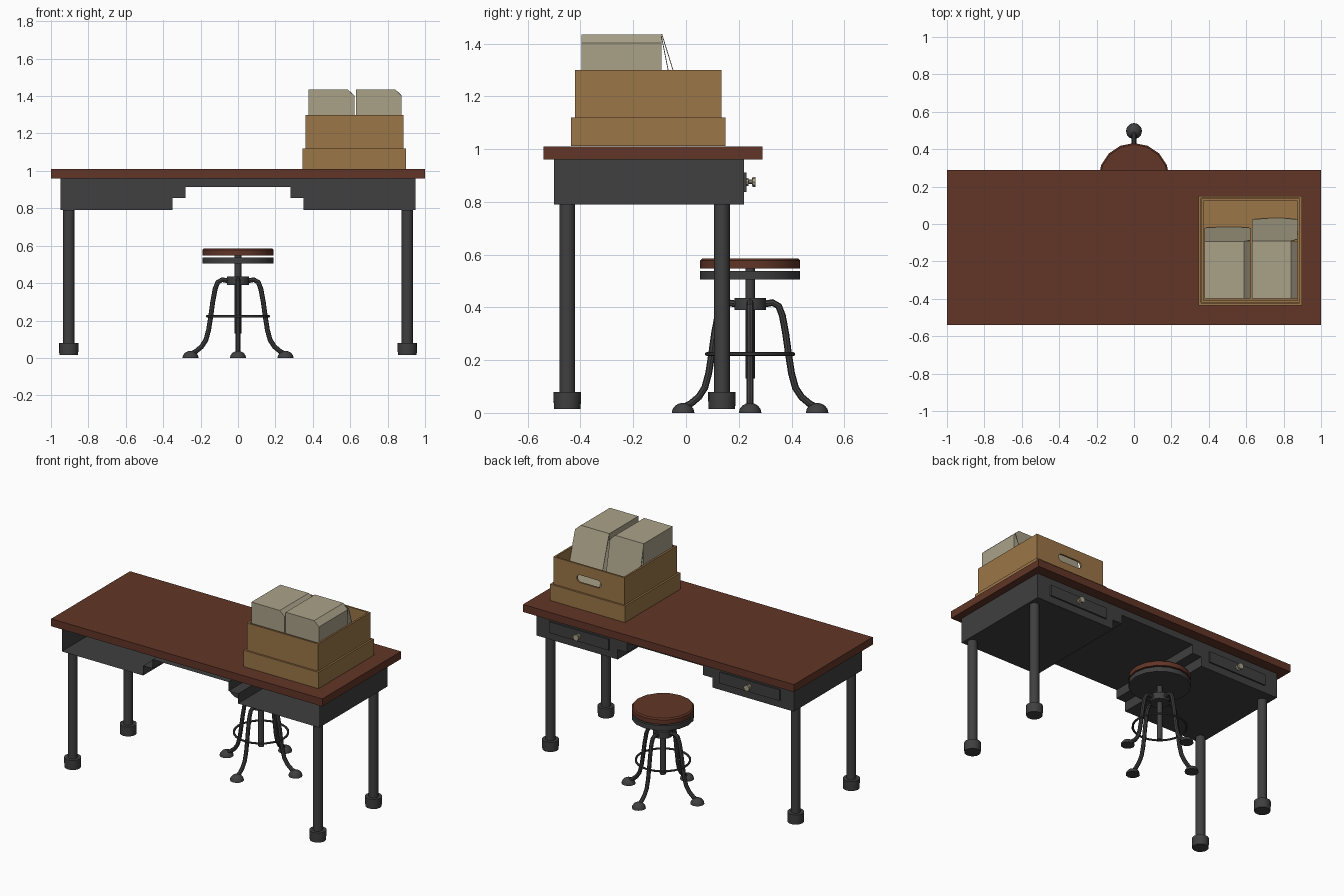
import bpy, bmesh, math
from mathutils import Vector

if "Cube" in bpy.data.objects:
    bpy.data.objects.remove(bpy.data.objects["Cube"])


def material(name, rgb):
    m = bpy.data.materials.new(name)
    m.diffuse_color = (*rgb, 1)
    m.use_nodes = True
    m.node_tree.nodes["Principled BSDF"].inputs["Base Color"].default_value = m.diffuse_color
    return m


WOOD = material("red_wood", (0.12, 0.036, 0.02))
METAL = material("dark_metal", (0.05, 0.05, 0.05))
CARD = material("cardboard", (0.33, 0.18, 0.065))
PAPER = material("paper", (0.40, 0.36, 0.25))


def make(name, verts, faces, mat, smooth=False):
    me = bpy.data.meshes.new(name)
    me.from_pydata([tuple(v) for v in verts], [], faces)
    bm = bmesh.new()
    bm.from_mesh(me)
    bmesh.ops.recalc_face_normals(bm, faces=bm.faces)
    bm.to_mesh(me)
    bm.free()
    ob = bpy.data.objects.new(name, me)
    bpy.context.collection.objects.link(ob)
    me.materials.append(mat)
    if smooth:
        me.shade_smooth()
        me.set_sharp_from_angle(angle=math.radians(35))
    return ob


def box(name, x0, x1, y0, y1, z0, z1, mat, open_top=False):
    v = [(x, y, z) for z in (z0, z1) for x, y in ((x0, y0), (x1, y0), (x1, y1), (x0, y1))]
    f = [(0, 3, 2, 1), (4, 5, 6, 7), (0, 1, 5, 4), (1, 2, 6, 5), (2, 3, 7, 6), (3, 0, 4, 7)]
    if open_top:
        f.pop(1)
    return make(name, v, f, mat)


def prism(name, profile, y0, y1, mat):
    """Extrude an xz outline along y."""
    n = len(profile)
    v = [(x, y, z) for y in (y0, y1) for x, z in profile]
    f = [tuple(range(n)), tuple(range(n, 2 * n))]
    f += [(i, (i + 1) % n, (i + 1) % n + n, i + n) for i in range(n)]
    return make(name, v, f, mat)


def lathe(name, profile, centre, mat, sides=16, axis='Z'):
    """Spin a (radius, height) outline about a vertical or y axis, capped at both ends."""
    v = []
    for r, h in profile:
        for k in range(sides):
            a = 2 * math.pi * k / sides
            p = (r * math.cos(a), r * math.sin(a), h)
            v.append(Vector(centre) + Vector(p if axis == 'Z' else (p[0], h, p[1])))
    f = [(j * sides + k, j * sides + (k + 1) % sides, (j + 1) * sides + (k + 1) % sides, (j + 1) * sides + k)
         for j in range(len(profile) - 1) for k in range(sides)]
    f += [tuple(range(sides)), tuple(range(len(v) - sides, len(v)))]
    return make(name, v, f, mat, True)


def tube(name, pts, r, mat, sides=8, closed=False):
    """Sweep a round section along a path that lies in a plane with the z axis, or a flat ring."""
    n, v = len(pts), []
    for i, p in enumerate(pts):
        a = pts[(i - 1) % n] if closed or i else p
        b = pts[(i + 1) % n] if closed or i < n - 1 else p
        t = (b - a).normalized()
        flat = Vector((pts[-1].x - pts[0].x, pts[-1].y - pts[0].y, 0))
        side = Vector((0, 0, 1)) if closed else flat.cross(Vector((0, 0, 1))).normalized()
        up = side.cross(t)
        for k in range(sides):
            w = 2 * math.pi * k / sides
            v.append(p + r * (math.cos(w) * side + math.sin(w) * up))
    f = [(i * sides + k, i * sides + (k + 1) % sides,
          (i + 1) % n * sides + (k + 1) % sides, (i + 1) % n * sides + k)
         for i in range(n if closed else n - 1) for k in range(sides)]
    if not closed:
        f += [tuple(range(sides)), tuple(range(len(v) - sides, len(v)))]
    return make(name, v, f, mat, True)


# Table top
box("table_top", -1, 1, -0.54, 0.29, 0.96, 1.01, WOOD)

# Stepped under-frame, open at the front
half = [(-0.95, 0.96), (-0.95, 0.79), (-0.35, 0.79), (-0.35, 0.855), (-0.28, 0.855), (-0.28, 0.915)]
outline = half + [(-x, z) for x, z in reversed(half)]
n = len(outline)
make("desk_frame", [(x, y, z) for y in (-0.5, 0.22) for x, z in outline],
     [(i, i + 1, i + 1 + n, i + n) for i in range(n - 1)] + [tuple(range(n, 2 * n))], METAL)

# Legs with feet, drawers with knobs
for sx, side in ((-1, "left"), (1, "right")):
    for y, end in ((-0.45, "front"), (0.136, "back")):
        lathe(f"{end}_{side}_leg", [(0.03, 0.07), (0.03, 0.79)], (sx * 0.905, y, 0), METAL)
        lathe(f"{end}_{side}_foot", [(0.05, 0.015), (0.052, 0.05), (0.052, 0.08)],
              (sx * 0.905, y, 0), METAL)
    box(f"{side}_drawer", sx * 0.63 - 0.22, sx * 0.63 + 0.22, 0.215, 0.23, 0.838, 0.912, METAL)
    lathe(f"{side}_knob", [(0.016, 0.228), (0.016, 0.236), (0.009, 0.238), (0.009, 0.25),
                           (0.02, 0.252), (0.02, 0.264)], (sx * 0.63, 0, 0.876), PAPER, 10, 'Y')

# Stool seat, column and hub
C = Vector((0, 0.243, 0))
lathe("stool_seat", [(0.19, 0.547), (0.19, 0.577), (0.182, 0.585)], C, WOOD)
lathe("stool_seat_plate", [(0.19, 0.505), (0.19, 0.538)], C, METAL)
lathe("stool_column", [(0.018, 0.13), (0.018, 0.55)], C, METAL, 12)
lathe("stool_hub", [(0.06, 0.39), (0.06, 0.435)], C, METAL)

# Curved stool legs with domed feet
path = [(0.05, 0.412), (0.085, 0.418), (0.108, 0.405), (0.122, 0.37), (0.135, 0.30), (0.146, 0.22),
        (0.157, 0.15), (0.172, 0.095), (0.195, 0.06), (0.225, 0.035), (0.25, 0.022)]
dome = [(0.043 * math.cos(a), 0.038 * math.sin(a)) for a in (0, 0.4, 0.8, 1.2, 1.5)]
for k in range(4):
    d = Vector((math.cos(k * math.pi / 2), math.sin(k * math.pi / 2), 0))
    tube(f"stool_leg_{k + 1}", [C + d * r + Vector((0, 0, z)) for r, z in path], 0.013, METAL)
    lathe(f"stool_foot_{k + 1}", dome, C + d * 0.254, METAL, 12)
tube("stool_ring", [C + Vector((0.165 * math.cos(a), 0.165 * math.sin(a), 0.223))
                    for a in [2 * math.pi * i / 24 for i in range(24)]], 0.007, METAL, 6, True)

# Carton standing in its upturned lid
lid = box("carton_lid", 0.345, 0.898, -0.435, 0.15, 1.011, 1.12, CARD, True)
carton = box("carton", 0.36, 0.885, -0.42, 0.135, 1.022, 1.30, CARD, True)
for ob in (lid, carton):
    m = ob.modifiers.new("wall", 'SOLIDIFY')
    m.thickness, m.offset, m.use_even_offset = 0.012, -1, True

# Rounded hand hole in the back wall
slot = [(0.622 + s * 0.065 + 0.025 * math.cos(a), 1.205 + 0.025 * math.sin(a))
        for s in (1, -1) for a in [(i / 6 - 0.5 + (s < 0)) * math.pi for i in range(7)]]
cutter = prism("hand_hole_cutter", slot, 0.09, 0.18, CARD)
cutter.hide_render = True
cutter.hide_viewport = True
cutter.display_type = 'WIRE'
m = carton.modifiers.new("hand_hole", 'BOOLEAN')
m.operation, m.object, m.solver = 'DIFFERENCE', cutter, 'EXACT'

# File boxes with a chamfered edge and a hanging rounded flap
for x, y_end, name in ((0.377, -0.015, "left"), (0.63, 0.03, "right")):
    w = 0.245
    prism(f"{name}_file_box", [(x, 1.036), (x + w, 1.036), (x + w, 1.402), (x + w - 0.035, 1.435),
                               (x, 1.435)], -0.397, -0.093, PAPER)
    top, low = Vector((0, -0.093, 1.435)), Vector((0, y_end, 1.04))
    shape = [(0, 0.08), (0.03, 0.92), (0.06, 0.97), (0.12, 1), (w - 0.06, 0.98), (w, 0.93),
             (w, 0.08), (w - 0.035, 0), (0, 0)]
    shape[1] = (0, 0.93)
    flap = make(f"{name}_file_flap", [top.lerp(low, t) + Vector((x + u, 0, 0)) for u, t in shape],
                [tuple(range(len(shape)))], PAPER)
    flap.modifiers.new("thickness", 'SOLIDIFY').thickness = 0.003
